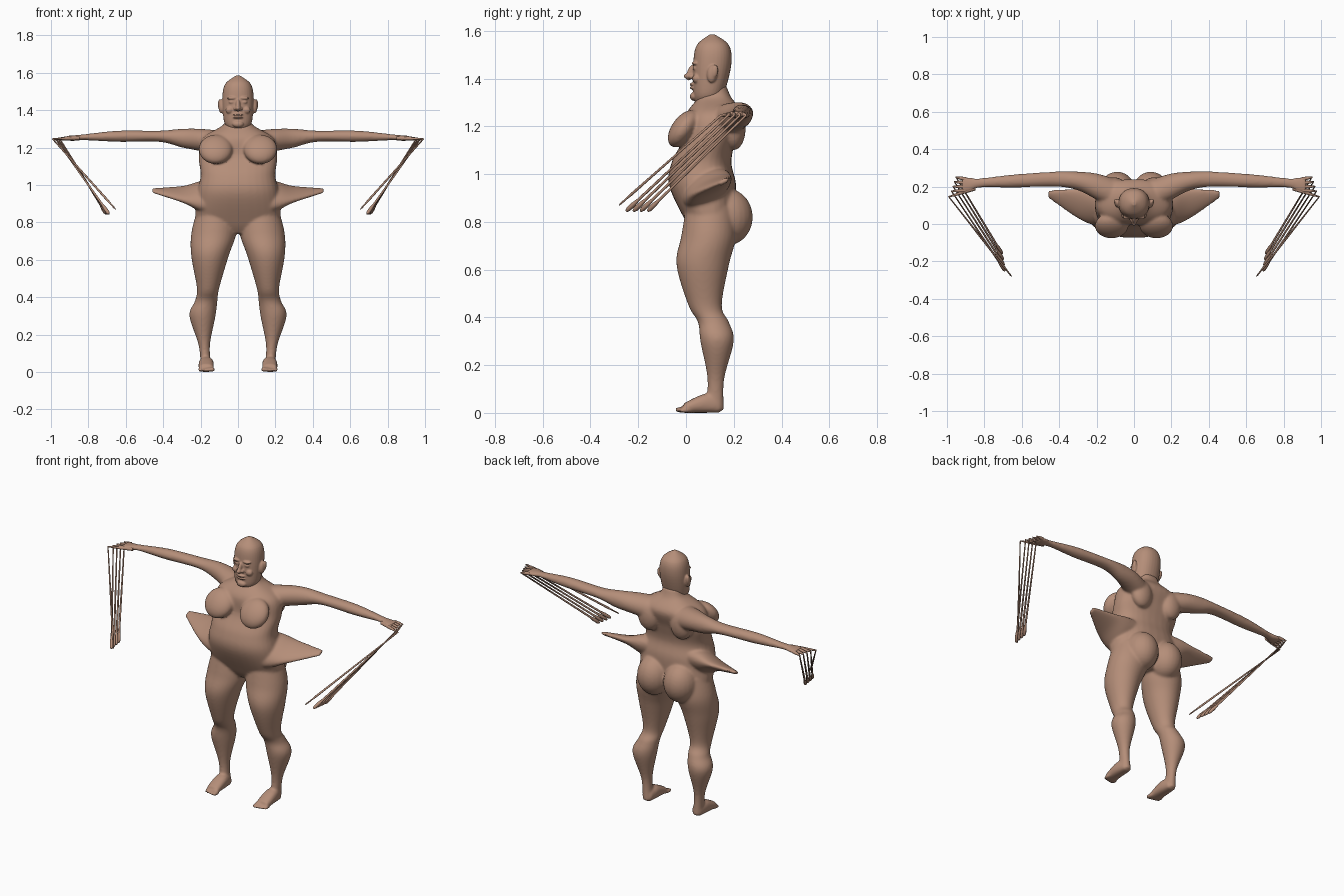
import bpy, bmesh, math
from mathutils import Vector, Matrix

default_cube = bpy.data.objects.get("Cube")
if default_cube:
    bpy.data.objects.remove(default_cube, do_unlink=True)

skin = bpy.data.materials.new("warm_skin")
skin.use_nodes = True
skin.diffuse_color = (.46, .27, .19, 1)
shader = skin.node_tree.nodes["Principled BSDF"]
shader.inputs["Base Color"].default_value = skin.diffuse_color


def level(height, width, front, back, middle=0):
    """Horizontal cross-section as centre, sideways axis and depth axis."""
    centre = Vector((middle, (front + back) / 2, height))
    return centre, Vector((width, 0, 0)), Vector((0, (back - front) / 2, 0))


def upright(reach, depth, centre_y, centre_z, rise, lean=0):
    """Cross-section facing sideways, its depth axis optionally leaning."""
    centre = Vector((reach, centre_y, centre_z))
    return centre, Vector((0, depth, depth * lean)), Vector((0, 0, rise))


def blend(before, start, end, after, amount):
    """Catmull-Rom step between two vectors."""
    tangent_in = (end - before) / 2
    tangent_out = (after - start) / 2
    eased = amount * amount * (3 - 2 * amount)
    rest = 1 - amount
    return (start.lerp(end, eased) + tangent_in * amount * rest * rest
            - tangent_out * amount * amount * rest)


def refine(sections, steps=6):
    """Fill in smooth in-between sections."""
    padded = [sections[0], *sections, sections[-1]]
    result = []
    for group in zip(padded, padded[1:], padded[2:], padded[3:]):
        for step in range(steps):
            result.append([blend(*vectors, step / steps) for vectors in zip(*group)])
    return result + [sections[-1]]


def loft(mesh, sections, squareness=2, sides=32):
    """Skin smooth sections and cap both ends."""
    def swell(value):
        return math.copysign(abs(value) ** (2 / squareness), value)

    angles = [math.tau * side / sides for side in range(sides)]
    loops = []
    for centre, across, along in refine(sections):
        loops.append([mesh.verts.new(centre + across * swell(math.cos(angle))
                                     + along * swell(math.sin(angle))) for angle in angles])
    for lower, upper in zip(loops, loops[1:]):
        for side in range(sides):
            following = (side + 1) % sides
            mesh.faces.new((lower[side], lower[following], upper[following], upper[side]))
    mesh.faces.new(loops[0])
    mesh.faces.new(loops[-1])


def bulge(mesh, place, size, tilt=0):
    """Add an ellipsoid that swells the surrounding form."""
    matrix = (Matrix.Translation(place) @ Matrix.Rotation(math.radians(tilt), 4, 'X')
              @ Matrix.Diagonal((*size, 1)))
    bmesh.ops.create_uvsphere(mesh, u_segments=24, v_segments=16, radius=1, matrix=matrix)


def finish(mesh, name, detail, passes):
    """Mirror the half, fuse the volumes and relax the surface."""
    bmesh.ops.recalc_face_normals(mesh, faces=mesh.faces)
    data = bpy.data.meshes.new(name)
    mesh.to_mesh(data)
    mesh.free()
    data.materials.append(skin)
    part = bpy.data.objects.new(name, data)
    bpy.context.collection.objects.link(part)
    mirror = part.modifiers.new("both_sides", 'MIRROR')
    mirror.use_mirror_merge = False
    fuse = part.modifiers.new("fuse", 'REMESH')
    fuse.mode = 'VOXEL'
    fuse.voxel_size = detail
    fuse.use_smooth_shade = True
    relax = part.modifiers.new("relax", 'SMOOTH')
    relax.factor = .5
    relax.iterations = passes


body = bmesh.new()

# Torso, from the crotch to the neck
loft(body, [
    level(height=.74, width=.1, front=.04, back=.17),
    level(height=.8, width=.22, front=0, back=.2),
    level(height=.95, width=.22, front=-.07, back=.21),
    level(height=1.05, width=.2, front=-.06, back=.19),
    level(height=1.15, width=.21, front=-.01, back=.21),
    level(height=1.25, width=.19, front=0, back=.24),
    level(height=1.32, width=.08, front=.05, back=.19),
    level(height=1.37, width=.06, front=.06, back=.17),
], squareness=2.4)

# Chest, shoulder blade and buttock
bulge(body, place=(.12, -.01, 1.19), size=(.09, .05, .09), tilt=-36)
bulge(body, place=(.11, .2, 1.19), size=(.07, .05, .09))
bulge(body, place=(.09, .17, .82), size=(.1, .11, .12))

# Drawn-out flank
loft(body, [
    upright(reach=.1, depth=.1, centre_y=.08, centre_z=.94, rise=.08, lean=.4),
    upright(reach=.2, depth=.1, centre_y=.09, centre_z=.94, rise=.07, lean=.4),
    upright(reach=.3, depth=.08, centre_y=.11, centre_z=.95, rise=.03, lean=.4),
    upright(reach=.46, depth=.02, centre_y=.16, centre_z=.97, rise=.01, lean=.4),
])

# Leg, from the hip to the sole
loft(body, [
    level(height=.86, middle=.12, width=.1, front=0, back=.2),
    level(height=.74, middle=.13, width=.12, front=-.02, back=.21),
    level(height=.62, middle=.15, width=.1, front=-.04, back=.18),
    level(height=.45, middle=.16, width=.06, front=.01, back=.15),
    level(height=.38, middle=.17, width=.06, front=.05, back=.18),
    level(height=.3, middle=.19, width=.07, front=.06, back=.2),
    level(height=.14, middle=.18, width=.03, front=.09, back=.16),
    level(height=.01, middle=.17, width=.03, front=.08, back=.16),
])

# Foot, as a low wedge running forward, and its toes
sole = .17
loft(body, [(Vector((sole, along, rise)), Vector((width, 0, 0)), Vector((0, 0, rise)))
            for along, width, rise in ((.14, .03, .03), (.08, .04, .04), (-.01, .04, .02))],
     squareness=2.5)
for toe in range(5):
    thickness = .013 - toe / 1000
    bulge(body, place=(sole + (toe - 2) / 60, toe / 250 - .02, thickness),
          size=(thickness, .03, thickness))

# Arm and palm
loft(body, [
    upright(reach=.1, depth=.08, centre_y=.16, centre_z=1.22, rise=.07),
    upright(reach=.2, depth=.07, centre_y=.2, centre_z=1.24, rise=.06),
    upright(reach=.3, depth=.05, centre_y=.23, centre_z=1.25, rise=.05),
    upright(reach=.42, depth=.04, centre_y=.24, centre_z=1.26, rise=.03),
    upright(reach=.64, depth=.035, centre_y=.23, centre_z=1.26, rise=.03),
    upright(reach=.82, depth=.025, centre_y=.22, centre_z=1.255, rise=.016),
    upright(reach=.88, depth=.04, centre_y=.21, centre_z=1.25, rise=.015),
    upright(reach=.92, depth=.045, centre_y=.21, centre_z=1.25, rise=.012),
])
finish(body, "body", detail=.007, passes=9)

head = bmesh.new()

# Skull and jaw
loft(head, [
    level(height=1.3, width=.05, front=.04, back=.13),
    level(height=1.34, width=.075, front=.03, back=.16),
    level(height=1.46, width=.084, front=.03, back=.19),
    level(height=1.54, width=.068, front=.045, back=.18),
    level(height=1.585, width=.01, front=.1, back=.12),
], squareness=2.2)

# Nose bridge, nose tip and nostril
bulge(head, place=(0, .02, 1.425), size=(.012, .016, .035), tilt=-20)
bulge(head, place=(0, .012, 1.41), size=(.014, .022, .013))
bulge(head, place=(.014, .024, 1.408), size=(.01, .014, .01))

# Brow, eyelid and cheek
bulge(head, place=(.033, .037, 1.464), size=(.027, .013, .008))
bulge(head, place=(.033, .041, 1.443), size=(.017, .013, .01))
bulge(head, place=(.045, .045, 1.4), size=(.022, .018, .02))

# Lips and chin
for lip_height in (1.376, 1.361):
    bulge(head, place=(0, .026, lip_height), size=(.028, .011, .006))
bulge(head, place=(0, .033, 1.325), size=(.03, .017, .018))

# Ear and its rim
bulge(head, place=(.088, .11, 1.42), size=(.016, .022, .038), tilt=-8)
bulge(head, place=(.098, .12, 1.43), size=(.01, .014, .028), tilt=-8)
finish(head, "head", detail=.004, passes=4)


def finger(name, side, knuckle, bend, end, pad):
    """Finger that bends into a long thin strand ending in a pad."""
    path = [(knuckle, .011), (knuckle.lerp(bend, .5), .009), (bend, .005),
            (bend.lerp(end, .5), .005), (bend.lerp(end, .88), .006),
            (bend.lerp(end, .93), pad), (bend.lerp(end, .98), pad), (end, pad / 2)]
    curve = bpy.data.curves.new(name, 'CURVE')
    curve.dimensions = '3D'
    curve.bevel_depth = 1
    curve.bevel_resolution = 2
    curve.use_fill_caps = True
    spline = curve.splines.new('POLY')
    spline.points.add(len(path) - 1)
    for point, (place, radius) in zip(spline.points, path):
        point.co = (place.x * side, place.y, place.z, 1)
        point.radius = radius
    spline.use_smooth = True
    curve.materials.append(skin)
    bpy.context.collection.objects.link(bpy.data.objects.new(name, curve))


# Thumbs, then the four evenly fanned fingers of each hand
for side, label in ((1, "left"), (-1, "right")):
    finger(label + "_thumb", side, knuckle=Vector((.85, .19, 1.25)),
           bend=Vector((.99, .145, 1.245)), end=Vector((.655, -.28, .87)), pad=.004)
    for order, name in enumerate(("index", "middle", "ring", "little")):
        finger(f"{label}_{name}_finger", side,
               knuckle=Vector((.9, .18 + order * .02, 1.25)),
               bend=Vector((.975 - order * .008, .175 + order * .025, 1.245)),
               end=Vector((.69 + order * .005, -.25 + order * .03, .845)), pad=.01)
